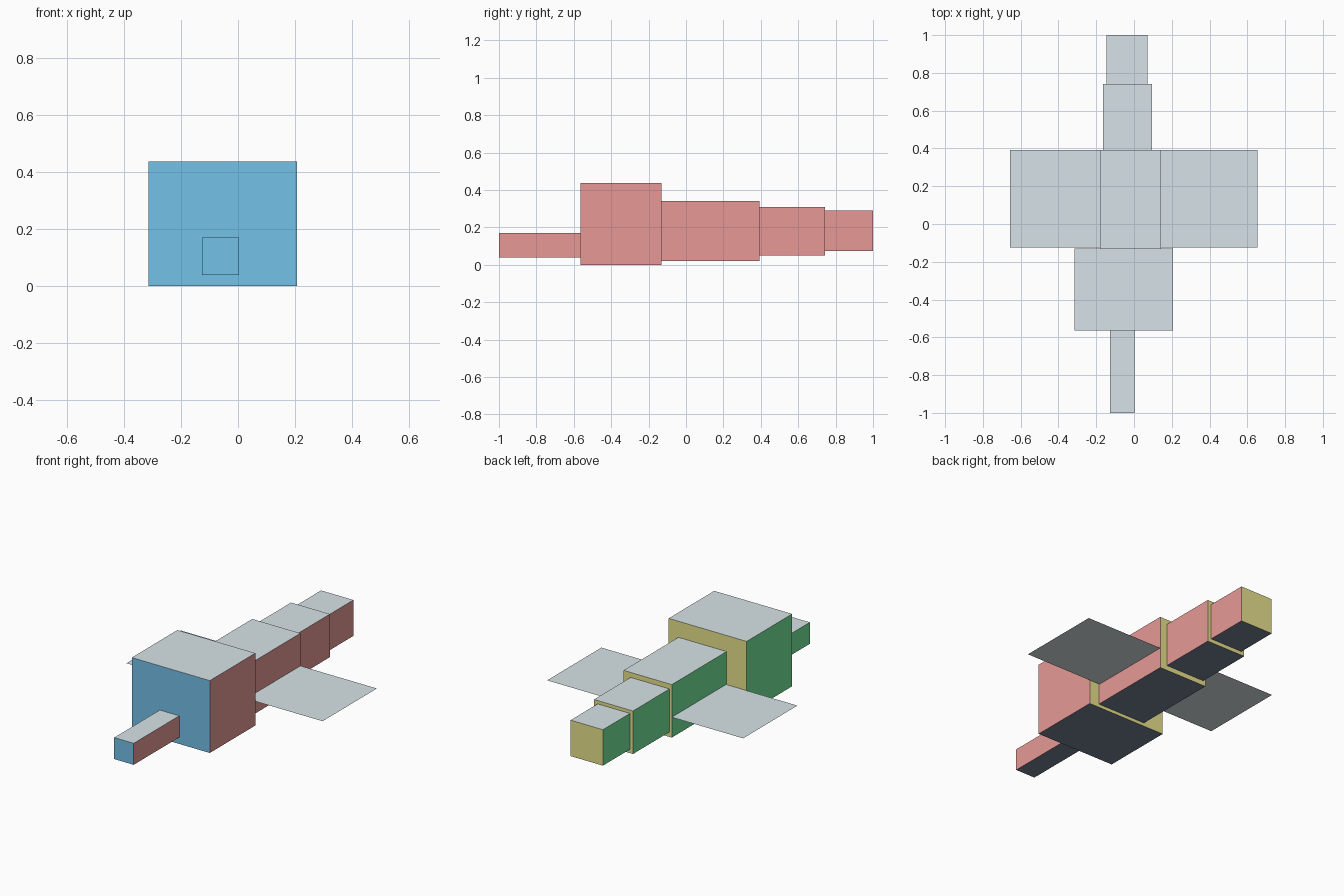
import bpy
import bmesh

cube = bpy.data.objects.get("Cube")
if cube:
    bpy.data.objects.remove(cube, do_unlink=True)


def material(name, rgb):
    """Flat material from 0-255 sRGB values."""
    lin = [((c / 255 + 0.055) / 1.055) ** 2.4 for c in rgb] + [1.0]
    mat = bpy.data.materials.new(name)
    mat.use_nodes = True
    mat.diffuse_color = lin
    mat.node_tree.nodes["Principled BSDF"].inputs["Base Color"].default_value = lin
    return mat


FRONT = material("sky blue", (129, 212, 254))
BACK = material("pale yellow", (255, 248, 156))
LEFT = material("soft pink", (255, 170, 166))
RIGHT = material("mint green", (129, 254, 169))
TOP = material("pale grey", (236, 248, 253))
BOTTOM = material("slate", (117, 127, 147))
SIDES = [FRONT, BACK, LEFT, RIGHT, TOP, BOTTOM]


def side_index(n):
    """Pick the material slot from the direction a face points in."""
    if abs(n.y) > 0.5:
        return 0 if n.y < 0 else 1
    if abs(n.x) > 0.5:
        return 2 if n.x > 0 else 3
    return 4 if n.z > 0 else 5


def add_object(name, bm, mats):
    mesh = bpy.data.meshes.new(name)
    bm.to_mesh(mesh)
    bm.free()
    for m in mats:
        mesh.materials.append(m)
    obj = bpy.data.objects.new(name, mesh)
    bpy.context.collection.objects.link(obj)
    return obj


def box(name, xs, ys, zs):
    """Box between the given limits, coloured by face direction."""
    bm = bmesh.new()
    bmesh.ops.create_cube(bm, size=1)
    for v in bm.verts:
        v.co = [lim[0] if c < 0 else lim[1] for c, lim in zip(v.co, (xs, ys, zs))]
    bm.normal_update()
    for f in bm.faces:
        f.material_index = side_index(f.normal)
    return add_object(name, bm, SIDES)


def sheet(name, xs, ys, z):
    """Flat one-colour wing."""
    bm = bmesh.new()
    corners = [(xs[0], ys[0]), (xs[1], ys[0]), (xs[1], ys[1]), (xs[0], ys[1])]
    bm.faces.new([bm.verts.new((x, y, z)) for x, y in corners])
    return add_object(name, bm, [TOP])


# Blocks in a row from the snout to the tail tip
box("snout", (-0.127, 0.003), (-1.0, -0.565), (0.04, 0.17))
box("head", (-0.314, 0.207), (-0.565, -0.13), (0.0, 0.437))
box("body", (-0.18, 0.142), (-0.13, 0.393), (0.02, 0.34))
box("tail_base", (-0.165, 0.095), (0.393, 0.742), (0.05, 0.31))
box("tail_tip", (-0.145, 0.071), (0.742, 1.0), (0.073, 0.29))

# Paper-thin wings meeting the body sides
sheet("right_wing", (-0.657, -0.18), (-0.125, 0.393), 0.143)
sheet("left_wing", (0.142, 0.653), (-0.125, 0.393), 0.143)
